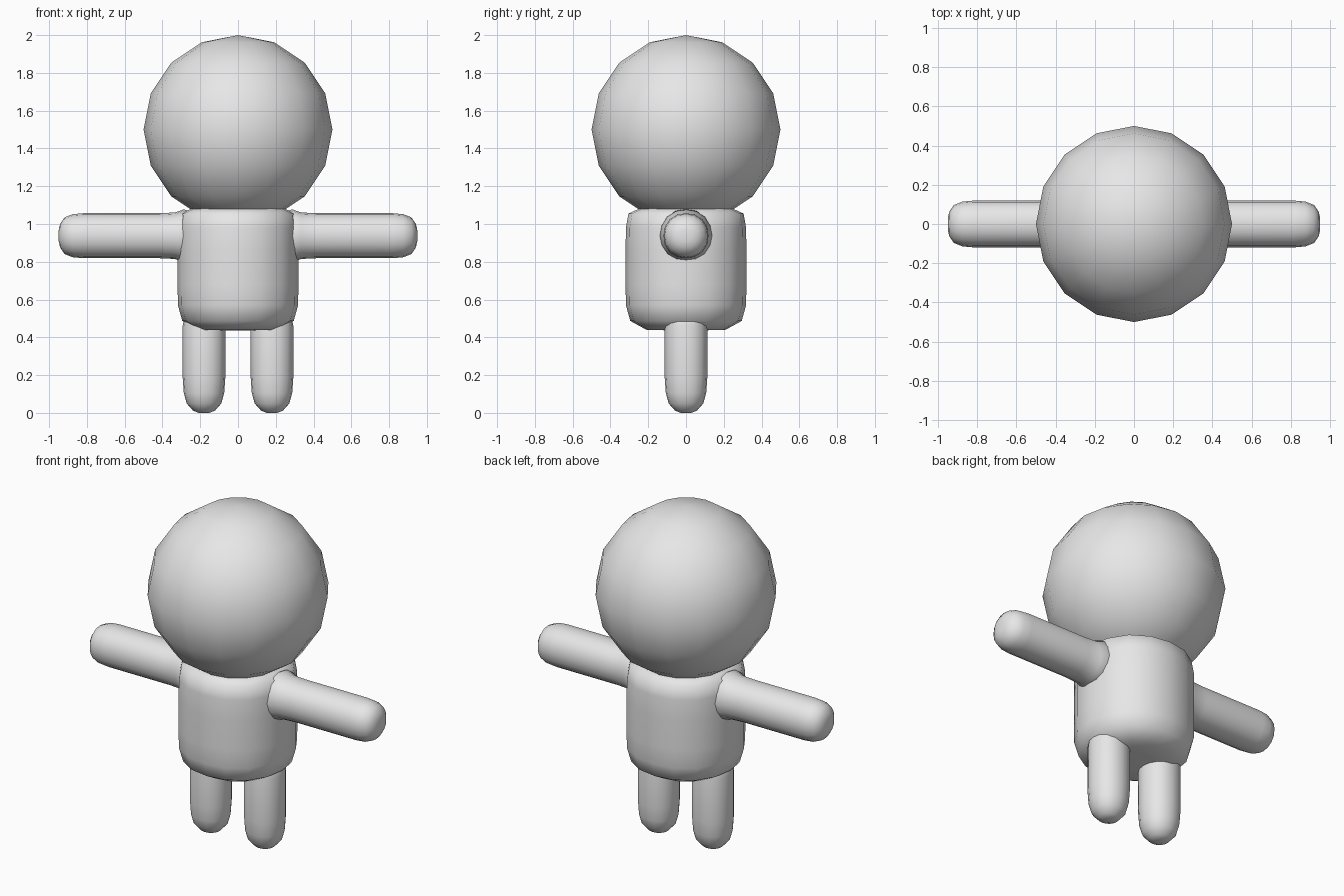
import bpy, bmesh, math
from mathutils import Matrix, Vector

if "Cube" in bpy.data.objects:
    bpy.data.objects.remove(bpy.data.objects["Cube"])

grey = bpy.data.materials.new("light_grey")
grey.diffuse_color = (0.8, 0.8, 0.8, 1.0)
grey.use_nodes = True
grey.node_tree.nodes["Principled BSDF"].inputs["Base Color"].default_value = grey.diffuse_color


def finish(name, bm, matrix):
    """Turn a bmesh into a smooth, coloured object."""
    bmesh.ops.transform(bm, matrix=matrix, verts=bm.verts)
    bmesh.ops.recalc_face_normals(bm, faces=bm.faces)
    for f in bm.faces:
        f.smooth = True
    mesh = bpy.data.meshes.new(name)
    bm.to_mesh(mesh)
    bm.free()
    mesh.materials.append(grey)
    obj = bpy.data.objects.new(name, mesh)
    bpy.context.collection.objects.link(obj)
    return obj


def soft_tube(name, profile, matrix, sides=16):
    """Loft (radius, height) rings of a slightly squared circle, capped at both ends."""
    bm = bmesh.new()
    rings = []
    for r, h in profile:
        ring = []
        for i in range(sides):
            a = 2 * math.pi * i / sides
            k = r * (1 + 0.028 * math.sin(2 * a) ** 2)
            ring.append(bm.verts.new((k * math.cos(a), k * math.sin(a), h)))
        rings.append(ring)
    for lo, hi in zip(rings, rings[1:]):
        for i in range(sides):
            j = (i + 1) % sides
            bm.faces.new((lo[i], lo[j], hi[j], hi[i]))
    # Caps as fans around a centre point
    for ring, (r, h) in ((rings[0], profile[0]), (rings[-1], profile[-1])):
        centre = bm.verts.new((0, 0, h))
        for i in range(sides):
            bm.faces.new((ring[i], ring[(i + 1) % sides], centre))
    return finish(name, bm, matrix)


# Head: low-poly ball
bm = bmesh.new()
bmesh.ops.create_uvsphere(bm, u_segments=16, v_segments=8, radius=0.5)
finish("head", bm, Matrix.Translation((0, 0, 1.5)))

# Torso: rounded barrel
soft_tube("torso", [(0.10, 0.437), (0.21, 0.44), (0.295, 0.487), (0.318, 0.57),
                    (0.32, 0.68), (0.32, 0.86), (0.318, 0.98), (0.305, 1.055),
                    (0.24, 1.085), (0.10, 1.09)], Matrix.Identity(4))

# Arms (flared at the shoulder) and legs, one pair each
arm = [(0.10, 0.20), (0.14, 0.285), (0.123, 0.335), (0.119, 0.42), (0.119, 0.82),
       (0.114, 0.875), (0.097, 0.918), (0.062, 0.942), (0.03, 0.949)]
leg = [(0.028, 0.0), (0.058, 0.012), (0.092, 0.05), (0.107, 0.105), (0.113, 0.19),
       (0.113, 0.46), (0.10, 0.53), (0.05, 0.57)]
for side, sx in (("left", 1), ("right", -1)):
    turn = Matrix.Rotation(sx * math.pi / 2, 4, 'Y')
    soft_tube(side + "_arm", arm, Matrix.Translation((0, 0, 0.938)) @ turn)
    soft_tube(side + "_leg", leg, Matrix.Translation((sx * 0.18, 0, 0)))
